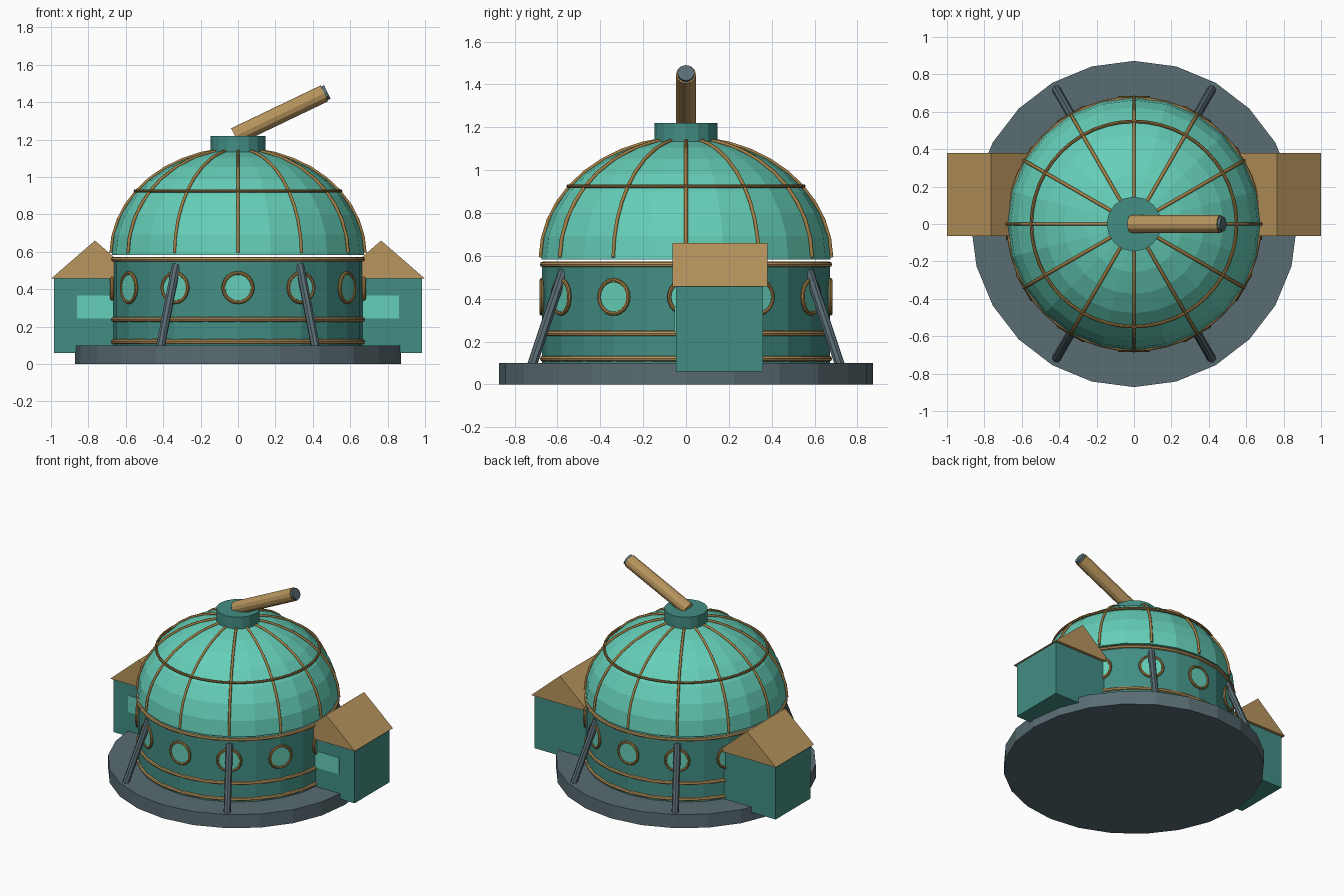
import bpy, bmesh, math
from mathutils import Vector, Matrix

if "Cube" in bpy.data.objects:
    bpy.data.objects.remove(bpy.data.objects["Cube"])


def material(name, rgb):
    m = bpy.data.materials.new(name)
    m.diffuse_color = (*rgb, 1)
    m.use_nodes = True
    m.node_tree.nodes["Principled BSDF"].inputs["Base Color"].default_value = m.diffuse_color
    return m


TEAL = material("dark_teal", (0.055, 0.27, 0.23))
MINT = material("light_teal", (0.13, 0.62, 0.48))
BRASS = material("brass", (0.48, 0.30, 0.11))
TRIM = material("trim_brass", (0.36, 0.21, 0.06))
STEEL = material("steel", (0.10, 0.15, 0.17))


def mesh_object(name, bm, mat):
    bmesh.ops.recalc_face_normals(bm, faces=bm.faces)
    me = bpy.data.meshes.new(name)
    bm.to_mesh(me)
    bm.free()
    ob = bpy.data.objects.new(name, me)
    bpy.context.collection.objects.link(ob)
    me.materials.append(mat)
    return ob


def rod(name, a, b, r, sides, mat, spin=0.0):
    """Cylinder between two points."""
    a, b = Vector(a), Vector(b)
    d = b - a
    rot = d.to_track_quat('Z', 'Y').to_matrix().to_4x4()
    bm = bmesh.new()
    bmesh.ops.create_cone(bm, cap_ends=True, segments=sides, radius1=r, radius2=r, depth=d.length,
                          matrix=Matrix.Translation((a + b) / 2) @ rot @ Matrix.Rotation(spin, 4, 'Z'))
    return mesh_object(name, bm, mat)


def ring(name, loc, R, r, mat, rot=(0, 0, 0), seg=48):
    bpy.ops.mesh.primitive_torus_add(location=loc, rotation=rot, major_radius=R, minor_radius=r,
                                     major_segments=seg, minor_segments=8)
    ob = bpy.context.object
    ob.name = name
    ob.data.materials.append(mat)
    return ob


def box(name, lo, hi, mat):
    lo, hi = Vector(lo), Vector(hi)
    bm = bmesh.new()
    bmesh.ops.create_cube(bm, size=1, matrix=Matrix.Translation((lo + hi) / 2) @ Matrix.Diagonal((*(hi - lo), 1)))
    return mesh_object(name, bm, mat)


# Base and drum
rod("base", (0, 0, 0), (0, 0, 0.1), 0.872, 24, STEEL)
rod("drum", (0, 0, 0.1), (0, 0, 0.565), 0.672, 24, TEAL)
for i, z in enumerate((0.12, 0.238, 0.56)):
    ring(f"drum_band_{i}", (0, 0, z), 0.669, 0.013, BRASS)

# Dome: upper half of a squashed sphere
DZ = 0.583
bm = bmesh.new()
bmesh.ops.create_uvsphere(bm, u_segments=24, v_segments=16, radius=1)
bmesh.ops.bisect_plane(bm, geom=bm.verts[:] + bm.edges[:] + bm.faces[:], plane_co=(0, 0, 0),
                       plane_no=(0, 0, 1), clear_inner=True)
bmesh.ops.holes_fill(bm, edges=[e for e in bm.edges if e.is_boundary], sides=0)
bmesh.ops.transform(bm, verts=bm.verts, matrix=Matrix.Translation((0, 0, DZ)) @ Matrix.Diagonal((0.675, 0.675, 0.565, 1)))
mesh_object("dome", bm, MINT)
ring("dome_band", (0, 0, 0.925), 0.549, 0.009, TRIM)

# Dome ribs: one bevelled curve with twelve arcs
cu = bpy.data.curves.new("dome_ribs", 'CURVE')
cu.dimensions = '3D'
cu.bevel_depth = 0.009
cu.bevel_resolution = 1
cu.use_fill_caps = True
for k in range(12):
    a = k * math.pi / 6
    s = cu.splines.new('POLY')
    s.points.add(9)
    for j, p in enumerate(s.points):
        t = math.radians(1 + j * 81 / 9)
        r = 0.68 * math.cos(t)
        p.co = (r * math.cos(a), r * math.sin(a), DZ + 0.568 * math.sin(t), 1)
ribs = bpy.data.objects.new("dome_ribs", cu)
bpy.context.collection.objects.link(ribs)
cu.materials.append(TRIM)
bpy.ops.object.select_all(action='DESELECT')
ribs.select_set(True)
bpy.context.view_layer.objects.active = ribs
bpy.ops.object.convert(target='MESH')

# Round windows
for k in range(12):
    a = k * math.pi / 6
    d = Vector((math.cos(a), math.sin(a), 0))
    c = Vector((0, 0, 0.408))
    rod(f"window_glass_{k}", c + d * 0.64, c + d * 0.677, 0.078, 20, MINT)
    ring(f"window_frame_{k}", c + d * 0.674, 0.078, 0.010, TRIM, (0, math.pi / 2, a), 24)

# Leaning struts
for k in range(6):
    a = k * math.pi / 3
    c, s = math.cos(a), math.sin(a)
    rod(f"strut_{k}", (0.83 * c, 0.83 * s, 0.09), (0.66 * c, 0.66 * s, 0.53), 0.024, 8, STEEL)

# Side cabins with gable roofs
for side, n in ((-1, "left"), (1, "right")):
    x = 0.765 * side
    box(f"{n}_cabin", (x - 0.22, -0.047, 0.06), (x + 0.22, 0.36, 0.46), TEAL)
    box(f"{n}_cabin_window", (x - 0.097, -0.053, 0.243), (x + 0.097, -0.03, 0.365), MINT)
    bm = bmesh.new()
    f = bm.faces.new([bm.verts.new((x + dx, -0.064, z)) for dx, z in ((-0.235, 0.456), (0.235, 0.456), (0, 0.66))])
    ex = bmesh.ops.extrude_face_region(bm, geom=[f], use_keep_orig=True)
    bmesh.ops.translate(bm, vec=(0, 0.444, 0), verts=[v for v in ex["geom"] if isinstance(v, bmesh.types.BMVert)])
    mesh_object(f"{n}_cabin_roof", bm, BRASS)

# Cap and telescope
rod("cap", (0, 0, 1.12), (0, 0, 1.22), 0.146, 16, TEAL)
start = Vector((-0.016, 0, 1.218))
axis = Vector((math.cos(math.radians(25.6)), 0, math.sin(math.radians(25.6))))
rod("telescope_tube", start, start + axis * 0.53, 0.047, 12, BRASS)
rod("telescope_lens", start + axis * 0.51, start + axis * 0.547, 0.04, 12, STEEL)
